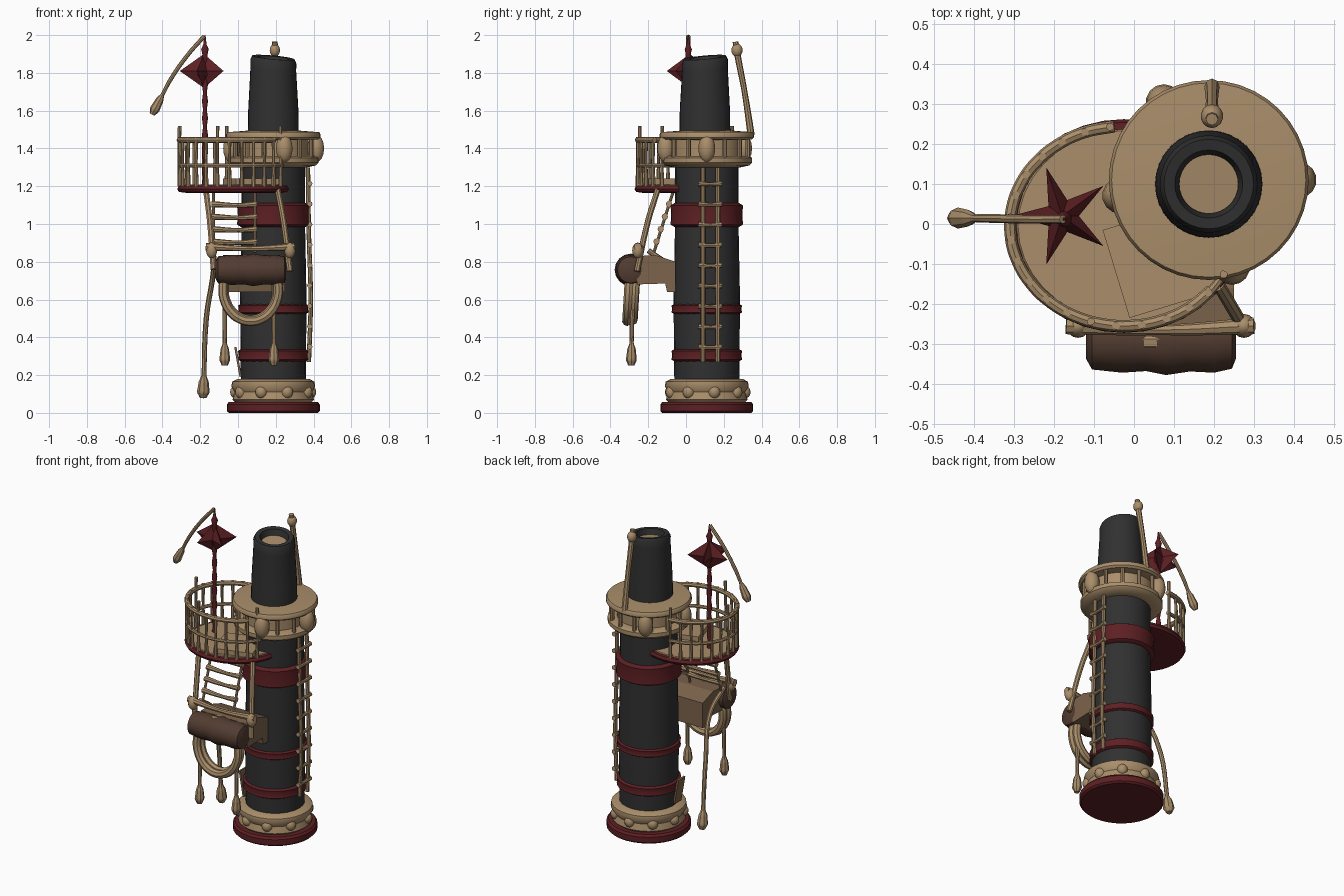
import bpy, bmesh, math
from math import sin, cos, pi, radians
from mathutils import Vector

cube = bpy.data.objects.get("Cube")
if cube:
    bpy.data.objects.remove(cube)


def material(name, rgb):
    m = bpy.data.materials.new(name)
    m.use_nodes = True
    m.diffuse_color = (*rgb, 1)
    m.node_tree.nodes["Principled BSDF"].inputs["Base Color"].default_value = (*rgb, 1)
    return m


BEIGE = material("bone beige", (0.40, 0.27, 0.145))
RED = material("dark red", (0.11, 0.014, 0.017))
DARK = material("charcoal", (0.03, 0.03, 0.031))
BROWN = material("leather brown", (0.085, 0.045, 0.03))
TAN = material("worn tan", (0.20, 0.125, 0.07))
CX, CY = 0.187, 0.11      # tower axis


def finish(ob, mat, angle=40):
    ob.data.materials.clear()
    ob.data.materials.append(mat)
    bpy.ops.object.select_all(action="DESELECT")
    ob.select_set(True)
    bpy.context.view_layer.objects.active = ob
    bpy.ops.object.shade_smooth_by_angle(angle=radians(angle))
    return ob


def from_bmesh(name, bm, mat, angle=40):
    bmesh.ops.recalc_face_normals(bm, faces=bm.faces)
    me = bpy.data.meshes.new(name)
    bm.to_mesh(me)
    bm.free()
    ob = bpy.data.objects.new(name, me)
    bpy.context.collection.objects.link(ob)
    return finish(ob, mat, angle)


def lathe(name, profile, mat, x=CX, y=CY, sides=32, sx=1, sy=1):
    """Capped solid of revolution from (radius, height) pairs."""
    bm = bmesh.new()
    rings = [[bm.verts.new((x + sx * r * cos(2 * pi * i / sides),
                            y + sy * r * sin(2 * pi * i / sides), z))
              for i in range(sides)] for r, z in profile]
    for a, b in zip(rings, rings[1:]):
        for i in range(sides):
            j = (i + 1) % sides
            bm.faces.new((a[i], a[j], b[j], b[i]))
    bm.faces.new(rings[0])
    bm.faces.new(rings[-1])
    return from_bmesh(name, bm, mat)


def tube(name, points, radius, mat, radii=None, smooth=True, closed=False):
    """Round rope or bar through the points."""
    cu = bpy.data.curves.new(name, "CURVE")
    cu.dimensions = "3D"
    cu.bevel_depth = radius
    cu.bevel_resolution = 2
    cu.resolution_u = 5
    cu.use_fill_caps = True
    sp = cu.splines.new("BEZIER" if smooth else "POLY")
    pts = sp.bezier_points if smooth else sp.points
    pts.add(len(points) - 1)
    for i, (p, co) in enumerate(zip(pts, points)):
        p.co = co if smooth else (*co, 1)
        p.radius = radii[i] if radii else 1
        if smooth:
            p.handle_left_type = p.handle_right_type = "AUTO"
    sp.use_cyclic_u = closed
    ob = bpy.data.objects.new(name, cu)
    bpy.context.collection.objects.link(ob)
    bpy.ops.object.select_all(action="DESELECT")
    ob.select_set(True)
    bpy.context.view_layer.objects.active = ob
    bpy.ops.object.convert(target="MESH")
    return finish(bpy.context.object, mat)


def blob(name, loc, size, mat):
    bpy.ops.mesh.primitive_uv_sphere_add(segments=14, ring_count=8, location=loc)
    ob = bpy.context.object
    ob.name = name
    ob.scale = size
    return finish(ob, mat, 60)


def box(name, loc, size, mat, rot=(0, 0, 0)):
    bpy.ops.mesh.primitive_cube_add(size=1, location=loc, rotation=rot)
    ob = bpy.context.object
    ob.name = name
    ob.scale = size
    return finish(ob, mat)


# Tower base, shaft and bands
lathe("base_plate", [(0.235, 0), (0.246, 0.01), (0.246, 0.045), (0.235, 0.058)], RED)
lathe("base_collar", [(0.20, 0.055), (0.216, 0.07), (0.205, 0.11), (0.222, 0.14),
                      (0.218, 0.165), (0.19, 0.18)], BEIGE)
for i in range(9):
    a = 2 * pi * i / 9 + 0.2
    blob("base_knob", (CX + 0.2 * cos(a), CY + 0.2 * sin(a), 0.11), (0.032, 0.032, 0.035), BEIGE)
lathe("shaft", [(0.172, 0.17), (0.176, 0.6), (0.168, 1.0), (0.168, 1.34)], DARK, sides=24)
for lo, hi, r in ((0.27, 0.34, 0.187), (0.52, 0.58, 0.187), (0.985, 1.11, 0.192)):
    lathe("band", [(r - 0.02, lo), (r, lo + 0.012), (r - 0.004, (lo + hi) / 2),
                   (r, hi - 0.012), (r - 0.02, hi)], RED)

# Crown gallery
lathe("crown_floor", [(0.18, 1.30), (0.225, 1.31), (0.24, 1.325), (0.24, 1.35),
                      (0.22, 1.36), (0.17, 1.36)], BEIGE)
lathe("crown_drum", [(0.185, 1.34), (0.185, 1.46)], BEIGE)
lathe("crown_roof", [(0.19, 1.445), (0.238, 1.447), (0.25, 1.458), (0.25, 1.475),
                     (0.243, 1.486), (0.13, 1.495)], BEIGE, sides=40)
for i in range(14):
    a = 2 * pi * i / 14
    x, y = CX + 0.222 * cos(a), CY + 0.222 * sin(a)
    tube("crown_post", [(x, y, 1.35), (x, y, 1.455)], 0.012, BEIGE, smooth=False)
for a in (0, 120, 190, 285):
    a = radians(a)
    blob("crown_knob", (CX + 0.225 * cos(a), CY + 0.225 * sin(a), 1.40), (0.045, 0.045, 0.075), BEIGE)

# Funnel with a slanted mouth
funnel = lathe("funnel", [(0.135, 1.45), (0.133, 1.6), (0.121, 1.82), (0.122, 1.86),
                          (0.112, 1.882), (0.085, 1.88), (0.072, 1.83)], DARK, CX, 0.10)
mouth = lathe("funnel_lining", [(0.074, 1.83), (0.074, 1.845)], BEIGE, CX, 0.10)
for ob in (funnel, mouth):
    for v in ob.data.vertices:
        if v.co.z > 1.75:
            v.co.z += 0.09 * ((v.co.y - 0.10) - (v.co.x - CX))

# Rear post
tube("rear_post", [(0.195, 0.345, 1.47), (0.195, 0.31, 1.7), (0.195, 0.272, 1.9), (0.195, 0.262, 1.965)],
     0.019, BEIGE, [1, 0.8, 0.9, 0.8])
blob("rear_post_tip", (0.195, 0.27, 1.92), (0.028, 0.03, 0.035), BEIGE)

# Lookout basket
BX, BY, RX, RY = -0.025, -0.005, 0.285, 0.25


def rim(deg, z, grow=1.0):
    a = radians(deg)
    return (BX + RX * grow * cos(a), BY + RY * grow * sin(a), z)


lathe("basket_floor", [(0.25, 1.165), (0.288, 1.17), (0.297, 1.185), (0.288, 1.202), (0.27, 1.204)],
      RED, BX, BY, 36, 1, 0.9)
lathe("basket_deck", [(0.272, 1.2), (0.265, 1.209)], BEIGE, BX, BY, 36, 1, 0.9)
tube("basket_top_rail", [rim(d, 1.445) for d in range(95, 331, 15)], 0.015, BEIGE)
tube("basket_middle_rail", [rim(d, 1.31) for d in range(95, 336, 15)], 0.011, BEIGE)
for i, d in enumerate(range(97, 332, 13)):
    tube("basket_baluster", [rim(d, 1.2), rim(d, 1.33, 1.01), rim(d, 1.52 if i % 6 == 0 else 1.46)],
         0.010, BEIGE, [1.2, 0.8, 1])
box("deck_plank", (0.07, -0.09, 1.225), (0.24, 0.23, 0.03), BEIGE, (0, 0, radians(17)))

# Mast with knots and a star
knots = [(0.010 if i % 2 else 0.016, 1.2 + 0.045 * i) for i in range(13)]
lathe("mast", knots + [(0.014, 1.9), (0.02, 1.925), (0.009, 1.95), (0.003, 2.0)], RED, -0.175, 0.012, 10)
bm = bmesh.new()
up, down = (bm.verts.new((-0.18, 0.02, z)) for z in (1.90, 1.72))
ring = []
for i in range(10):
    a, r = radians(36 * (i + 1)), 0.042 if i % 2 else 0.128
    ring.append(bm.verts.new((-0.18 + r * cos(a), 0.02 + r * sin(a), 1.81)))
for i in range(10):
    for tip in (up, down):
        bm.faces.new((ring[i], ring[(i + 1) % 10], tip))
from_bmesh("mast_star", bm, RED, 20)
blob("star_hub", (-0.18, 0.02, 1.805), (0.042, 0.042, 0.04), RED)


def tassel(name, points, radius=0.012):
    """Rope whose last stretch swells into a bulb."""
    end, d = Vector(points[-1]), Vector(points[-1]) - Vector(points[-2])
    d.normalize()
    pts = [Vector(p) for p in points[:-1]] + [end - d * 0.12, end - d * 0.085, end - d * 0.03, end]
    tube(name, pts, radius, BEIGE, [1] * (len(points) - 1) + [0.9, 1.9, 2.4, 1.3])


tassel("mast_pennant", [(-0.178, 0.012, 1.995), (-0.27, 0.012, 1.89), (-0.36, 0.014, 1.76),
                        (-0.455, 0.015, 1.58)], 0.011)
tassel("long_tassel", [(-0.13, -0.2, 0.86), (-0.13, -0.06, 0.75), (-0.168, 0.04, 0.5), (-0.185, 0.1, 0.08)], 0.014)
for x in (-0.07, 0.19):
    tassel("short_tassel", [(x, -0.27, 0.68), (x, -0.285, 0.5), (x, -0.29, 0.25)], 0.012)

# Side ladder
for y in (0.09, 0.168):
    tube("ladder_rail", [(0.375, y, 0.27), (0.385, y, 0.6), (0.375, y, 0.95), (0.37, y, 1.3)], 0.012, BEIGE)
for i in range(9):
    z = 0.35 + 0.108 * i
    tube("ladder_rung", [(0.38, 0.065, z), (0.38, 0.13, z - 0.004), (0.38, 0.19, z)],
         0.012, BEIGE, [1.2, 0.8, 1.2])

# Hanging frame below the basket
tube("frame_rope_right", [(-0.17, -0.15, 1.18), (-0.15, -0.2, 1.02), (-0.13, -0.26, 0.76)], 0.016, BEIGE)
tube("frame_rope_left", [(0.21, -0.15, 1.18), (0.24, -0.2, 1.02), (0.275, -0.26, 0.75)], 0.016, BEIGE)
tube("frame_crossbar", [(-0.17, -0.255, 0.88), (0.06, -0.265, 0.87), (0.30, -0.255, 0.88)],
     0.016, BEIGE, [1.3, 0.8, 1.3])
for x in (-0.14, 0.275):
    blob("crossbar_knot", (x, -0.255, 0.86), (0.03, 0.03, 0.042), BEIGE)
for i in range(4):
    y, z = -0.09 - 0.022 * i, 1.105 - 0.066 * i
    tube("frame_rung", [(-0.14, y, z), (0.0, y, z - 0.006), (0.10, y, z)], 0.014, BEIGE, [1.2, 0.8, 1.2])
for x in (-0.13, 0.09):
    tube("frame_rung_rope", [(x, -0.065, 1.18), (x, -0.17, 0.85)], 0.008, BEIGE, smooth=False)

# Rolled canvas and its bracket
roll = lathe("canvas_roll", [(0.045, -0.19), (0.072, -0.175), (0.08, -0.1), (0.076, -0.04), (0.086, 0.01),
                             (0.077, 0.07), (0.08, 0.13), (0.07, 0.175), (0.045, 0.185)], BROWN, 0, 0, 16)
roll.rotation_euler = (0, pi / 2, 0)
roll.location = (0.07, -0.292, 0.757)
bm = bmesh.new()
side = [(-0.26, 0.83), (-0.16, 0.835), (-0.055, 0.80), (-0.055, 0.64), (-0.10, 0.64), (-0.11, 0.685), (-0.26, 0.68)]
face = bm.faces.new([bm.verts.new((-0.08, y, z)) for y, z in side])
ext = bmesh.ops.extrude_face_region(bm, geom=[face])
bmesh.ops.translate(bm, vec=(0.33, 0, 0), verts=[g for g in ext["geom"] if isinstance(g, bmesh.types.BMVert)])
from_bmesh("canvas_bracket", bm, TAN, 20)

# Rope coil
for k, (dy, s) in enumerate(((-0.018, 1.0), (0.014, 0.96))):
    pts = []
    for i in range(16):
        a = 2 * pi * i / 16
        z = 0.65 + 0.165 * s * sin(a)
        pts.append((0.067 + 0.146 * s * cos(a), -0.285 + dy + 0.06 * (z - 0.65), z))
    tube("rope_coil", pts, 0.025, BEIGE, closed=True)

# Small flap at the foot of the shaft
box("foot_flap", (0.0, 0.07, 0.27), (0.012, 0.07, 0.16), TAN, (0, radians(-10), 0))
